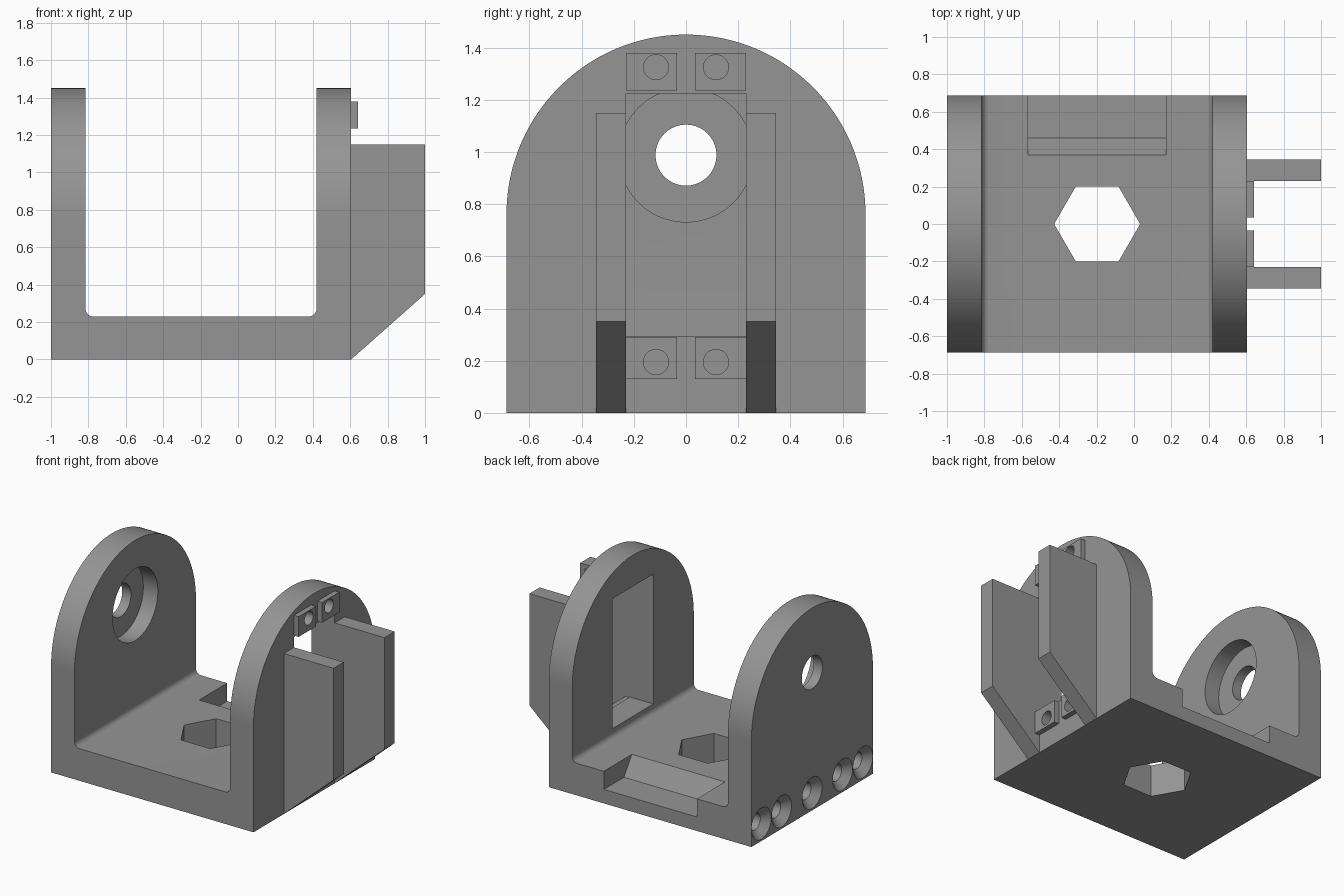
import bpy, bmesh, math
from mathutils import Vector

if "Cube" in bpy.data.objects:
    bpy.data.objects.remove(bpy.data.objects["Cube"])

grey = bpy.data.materials.new("mid_grey")
grey.diffuse_color = (0.3, 0.3, 0.3, 1)
grey.use_nodes = True
grey.node_tree.nodes["Principled BSDF"].inputs["Base Color"].default_value = grey.diffuse_color


def prism(name, pts, axis, lo, hi):
    """Extrude a 2D profile along x (pts are y,z), y (x,z) or z (x,y)."""
    def place(p, t):
        return {"x": (t, p[0], p[1]), "y": (p[0], t, p[1]), "z": (p[0], p[1], t)}[axis]
    bm = bmesh.new()
    a = [bm.verts.new(place(p, lo)) for p in pts]
    b = [bm.verts.new(place(p, hi)) for p in pts]
    bm.faces.new(a)
    bm.faces.new(b[::-1])
    n = len(pts)
    for i in range(n):
        j = (i + 1) % n
        bm.faces.new((a[j], a[i], b[i], b[j]))
    bmesh.ops.recalc_face_normals(bm, faces=bm.faces)
    me = bpy.data.meshes.new(name)
    bm.to_mesh(me)
    bm.free()
    me.materials.append(grey)
    ob = bpy.data.objects.new(name, me)
    bpy.context.collection.objects.link(ob)
    return ob


def rect(a0, b0, a1, b1):
    return [(a0, b0), (a1, b0), (a1, b1), (a0, b1)]


def arc(cx, cy, r, start, end, n):
    return [(cx + r * math.cos(math.radians(start + (end - start) * i / n)),
             cy + r * math.sin(math.radians(start + (end - start) * i / n)))
            for i in range(n + 1)]


def circle(cx, cy, r, n=48):
    return arc(cx, cy, r, 0, 360, n)[:-1]


def lathe_x(name, y, z, stations):
    """Solid of revolution along x from (x, radius) stations."""
    n = 40
    bm = bmesh.new()
    rings = [[bm.verts.new((x, *p)) for p in circle(y, z, r, n)] for x, r in stations]
    bm.faces.new(rings[0])
    bm.faces.new(rings[-1][::-1])
    for a, b in zip(rings, rings[1:]):
        for i in range(n):
            j = (i + 1) % n
            bm.faces.new((a[j], a[i], b[i], b[j]))
    bmesh.ops.recalc_face_normals(bm, faces=bm.faces)
    me = bpy.data.meshes.new(name)
    bm.to_mesh(me)
    bm.free()
    me.materials.append(grey)
    ob = bpy.data.objects.new(name, me)
    bpy.context.collection.objects.link(ob)
    return ob


def boolean(ob, cutter, op="DIFFERENCE"):
    bpy.context.view_layer.objects.active = ob
    m = ob.modifiers.new("cut", "BOOLEAN")
    m.operation, m.solver, m.object = op, "EXACT", cutter
    bpy.ops.object.modifier_apply(modifier=m.name)


def smooth(ob):
    bpy.ops.object.select_all(action="DESELECT")
    ob.select_set(True)
    bpy.context.view_layer.objects.active = ob
    bpy.ops.object.shade_smooth_by_angle(angle=math.radians(25))


cutters = []

# U-shaped bracket with filleted inner corners, rounded off at the top
R = 0.688
F = 0.04
profile = [(-1, 0), (0.605, 0), (0.605, 1.45), (0.42, 1.45)]
profile += arc(0.42 - F, 0.23 + F, F, 0, -90, 8)
profile += arc(-0.815 + F, 0.23 + F, F, 270, 180, 8)
profile += [(-0.815, 1.45), (-1, 1.45)]
bracket = prism("bracket", profile, "y", -R, R)
arch = prism("arch_cutter", [(-R, -0.1), (R, -0.1)] + arc(0, 1.45 - R, R, 0, 180, 96),
             "x", -1.1, 0.7)
cutters.append(arch)
boolean(bracket, arch, "INTERSECT")

# Window in the right wall, hexagonal floor hole, ramped rear notch
cuts = [
    prism("window_cutter", rect(-0.23, 0.295, 0.23, 1.225), "x", 0.3, 0.7),
    prism("hexagon_cutter", circle(-0.197, 0, 0.23, 6), "z", -0.1, 0.4),
    prism("notch_cutter", [(0.8, 0.1), (0.46, 0.1), (0.37, 0.23), (0.37, 0.3), (0.8, 0.3)],
          "x", -0.568, 0.17),
    # Stepped round hole in the left wall
    lathe_x("bore_cutter", 0, 0.988, [(-1.1, 0.117), (-0.93, 0.117), (-0.93, 0.257), (-0.7, 0.257)]),
]
# Countersunk screw holes along the outer left face
for y in (-0.575, -0.345, 0, 0.345, 0.575):
    cuts.append(lathe_x("screw_cutter", y, 0.125,
                        [(-1.02, 0.112), (-1, 0.112), (-0.95, 0.06), (-0.75, 0.06)]))
# Pilot holes behind the small pads
pilots = {}
for z in (0.195, 1.325):
    for s in (-1, 1):
        pilots[s, z] = lathe_x("pilot_cutter", s * 0.115, z, [(0.53, 0.048), (0.7, 0.048)])
cuts += pilots.values()
for c in cuts:
    boolean(bracket, c)
cutters += cuts
smooth(bracket)

for s, side in ((-1, "front"), (1, "rear")):
    # Upright rails with a sloping foot
    prism(side + "_rail", [(0.605, 0), (1, 0.35), (1, 1.15), (0.605, 1.15)], "y",
          *sorted((s * 0.23, s * 0.345)))
    # Drilled pads above and below the window
    for z, lo, hi, level in ((0.195, 0.13, 0.29, "lower"), (1.325, 1.235, 1.38, "upper")):
        y0, y1 = sorted((s * 0.035, s * 0.23))
        pad = prism(f"{side}_{level}_pad", rect(y0, lo, y1, hi), "x", 0.605, 0.642)
        boolean(pad, pilots[s, z])
        smooth(pad)

for c in cutters:
    bpy.data.objects.remove(c)
